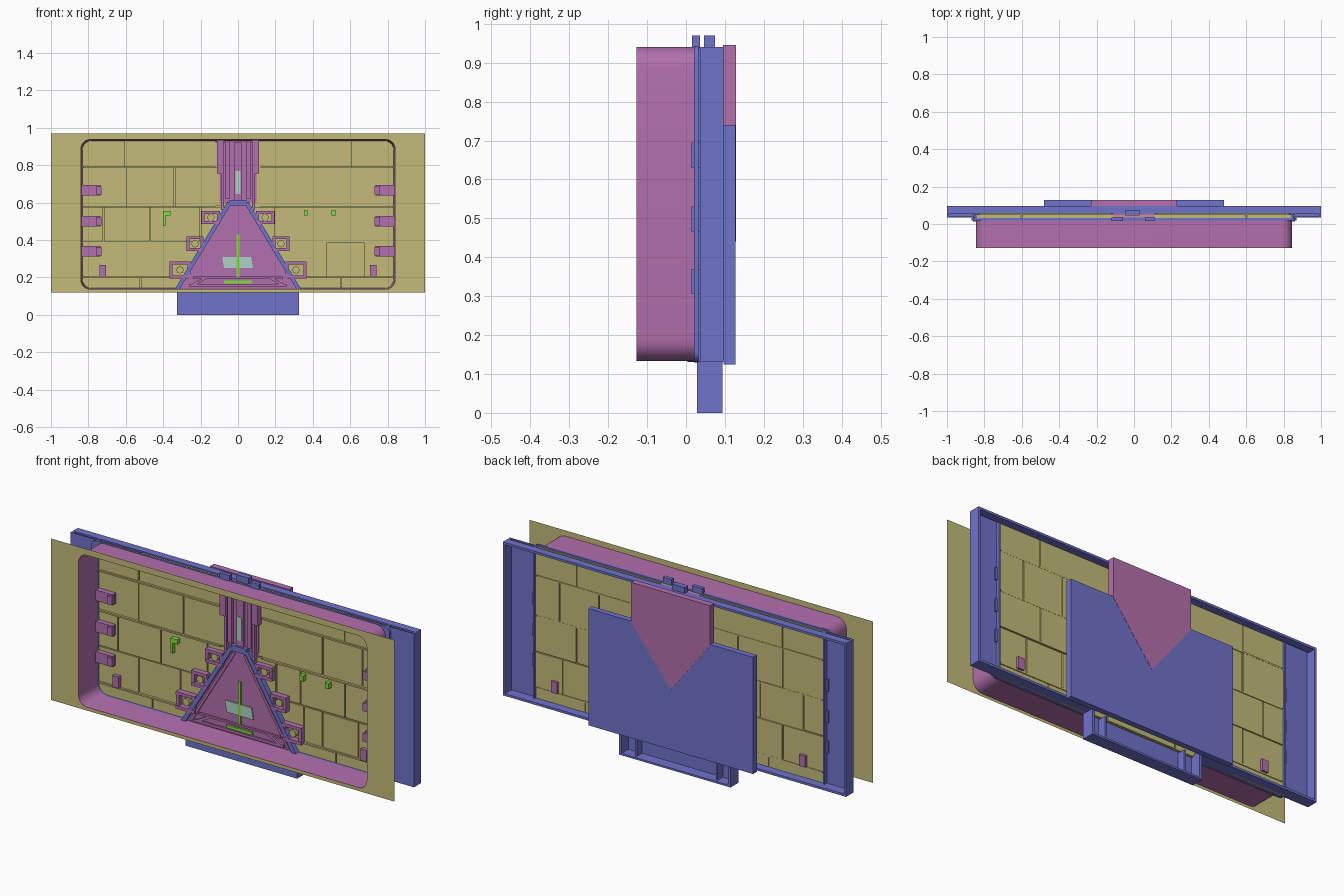
import bpy, bmesh, math, random
from mathutils import Vector

if "Cube" in bpy.data.objects:
    bpy.data.objects.remove(bpy.data.objects["Cube"])

random.seed(4)

def material(name, rgb):
    m = bpy.data.materials.new(name)
    m.diffuse_color = (*rgb, 1)
    m.use_nodes = True
    m.node_tree.nodes["Principled BSDF"].inputs["Base Color"].default_value = m.diffuse_color
    return m

YELLOW = material("yellow", (0.55, 0.50, 0.19))
BLUE = material("blue", (0.16, 0.17, 0.60))
PINK = material("pink", (0.45, 0.16, 0.42))
GREEN = material("green", (0.22, 0.75, 0.04))
TEAL = material("teal", (0.42, 0.65, 0.55))

def finish(name, bm, mat):
    bmesh.ops.recalc_face_normals(bm, faces=bm.faces)
    me = bpy.data.meshes.new(name)
    bm.to_mesh(me)
    bm.free()
    me.materials.append(mat)
    ob = bpy.data.objects.new(name, me)
    bpy.context.collection.objects.link(ob)
    return ob

def add_prism(bm, pts, y0, y1):
    """Extrude an (x, z) outline from y0 to y1."""
    a = [bm.verts.new((x, y0, z)) for x, z in pts]
    b = [bm.verts.new((x, y1, z)) for x, z in pts]
    bm.faces.new(a)
    bm.faces.new(b[::-1])
    for i in range(len(pts)):
        j = (i + 1) % len(pts)
        bm.faces.new((a[i], a[j], b[j], b[i]))

def prisms(name, outlines, y0, y1, mat, mirror=False):
    bm = bmesh.new()
    for pts in outlines:
        add_prism(bm, pts, y0, y1)
        if mirror:
            add_prism(bm, [(-x, z) for x, z in pts], y0, y1)
    return finish(name, bm, mat)

def rect(x0, x1, z0, z1):
    return [(x0, z0), (x1, z0), (x1, z1), (x0, z1)]

def bar(p, q, w):
    p, q = Vector(p), Vector(q)
    n = Vector((p.y - q.y, q.x - p.x)).normalized() * w / 2
    return [tuple(v) for v in (p - n, q - n, q + n, p + n)]

def round_rect(hw, z0, z1, r, n=6):
    pts = []
    corners = [(hw - r, z0 + r, -90), (hw - r, z1 - r, 0), (r - hw, z1 - r, 90), (r - hw, z0 + r, 180)]
    for cx, cz, a0 in corners:
        for i in range(n + 1):
            a = math.radians(a0 + 90 * i / n)
            pts.append((cx + r * math.cos(a), cz + r * math.sin(a)))
    return pts

def loft(name, loops, mat, closed=False):
    """Join matching outlines given as (outline, y)."""
    bm = bmesh.new()
    rings = [[bm.verts.new((x, y, z)) for x, z in pts] for pts, y in loops]
    pairs = list(zip(rings, rings[1:])) + ([(rings[-1], rings[0])] if closed else [])
    for a, b in pairs:
        for i in range(len(a)):
            j = (i + 1) % len(a)
            bm.faces.new((a[i], a[j], b[j], b[i]))
    ob = finish(name, bm, mat)
    bpy.context.view_layer.objects.active = ob
    ob.select_set(True)
    bpy.ops.object.shade_smooth_by_angle(angle=math.radians(35))
    ob.select_set(False)
    return ob

# Front sheet with rounded opening, and the deep reveal behind it
opening = round_rect(0.84, 0.137, 0.937, 0.05)
reveal_back = round_rect(0.832, 0.142, 0.93, 0.05)
loft("front_sheet", [(round_rect(1.0, 0.12, 0.97, 0.001), -0.128), (opening, -0.128)], YELLOW)
loft("window_reveal", [(round_rect(0.846, 0.134, 0.941, 0.055), -0.127), (opening, -0.127),
                       (reveal_back, 0.02), (round_rect(0.846, 0.134, 0.941, 0.055), 0.02)], PINK, True)
loft("reveal_flange", [(round_rect(0.87, 0.13, 0.943, 0.03), 0.02), (reveal_back, 0.02),
                       (reveal_back, 0.032), (round_rect(0.87, 0.13, 0.943, 0.03), 0.032)], BLUE, True)

# Back wall: thin core with staggered plates and open seams
prisms("wall_core", [rect(-0.85, 0.85, 0.132, 0.938)], 0.04, 0.046, YELLOW)
rows = [(0.132, 0.2, (-0.52, -0.2, 0.2, 0.55)), (0.2, 0.39, (-0.6, -0.36, 0.36, 0.47, 0.68)),
        (0.39, 0.58, (-0.72, -0.47, -0.2, 0.2, 0.34, 0.6)), (0.58, 0.79, (-0.6, -0.34, -0.06, 0.06, 0.47, 0.7)),
        (0.79, 0.938, (-0.6, -0.06, 0.06, 0.6))]
bm = bmesh.new()
for z0, z1, cuts in rows:
    xs = (-0.85, *cuts, 0.85)
    for x0, x1 in zip(xs, xs[1:]):
        d = random.uniform(0, 0.005)
        add_prism(bm, rect(x0 + 0.003, x1 - 0.003, z0 + 0.003, z1 - 0.003), 0.03 + d, 0.05 + d)
finish("wall_plates", bm, YELLOW)
prisms("wall_ledges", [rect(0.12, 0.83, z, z + 0.008) for z in (0.196, 0.575, 0.785)], 0.022, 0.055, YELLOW, True)

# Rear housing: side plates and outer rim
prisms("housing_side_plates", [rect(0.85, 1.0, 0.132, 0.94)], 0.036, 0.042, BLUE, True)
prisms("housing_inner_lips", [rect(0.84, 0.85, 0.132, 0.94)], 0.03, 0.06, BLUE, True)
prisms("housing_rim_sides", [rect(0.988, 1.0, 0.132, 0.94)], 0.036, 0.096, BLUE, True)
prisms("housing_rim_top", [rect(-0.99, 0.99, 0.928, 0.94)], 0.055, 0.096, BLUE)
prisms("housing_rim_bottom", [rect(0.31, 0.99, 0.132, 0.144)], 0.04, 0.096, BLUE, True)
prisms("side_clips", [rect(0.835, 0.862, z, z + 0.065) for z in (0.305, 0.465, 0.63)], 0.014, 0.05, BLUE, True)

# Open-backed foot
prisms("foot_front", [rect(-0.325, 0.325, 0.0, 0.14)], 0.028, 0.036, BLUE)
prisms("foot_sides", [rect(0.31, 0.325, 0.0, 0.14)], 0.036, 0.094, BLUE, True)
prisms("foot_floor", [rect(-0.31, 0.31, 0.0, 0.01)], 0.036, 0.094, BLUE)
prisms("foot_ribs", [rect(0.23, 0.24, 0.01, 0.13)], 0.036, 0.08, BLUE, True)

# Rear slab with flush pointed inlay
prisms("rear_slab", [rect(-0.48, 0.48, 0.125, 0.74)], 0.096, 0.127, BLUE)
prisms("rear_pointed_inlay", [[(-0.23, 0.945), (-0.23, 0.735), (0, 0.44), (0.23, 0.735), (0.23, 0.945)]],
       0.095, 0.128, PINK)

# Top clips
prisms("top_clips_front", [rect(-0.12, -0.06, 0.92, 0.97), rect(0.06, 0.11, 0.92, 0.97)], 0.016, 0.036, BLUE)
prisms("top_clips_rear", [rect(-0.045, 0.03, 0.92, 0.97)], 0.046, 0.075, BLUE)

# Tapered centre panel and its slanted beams
prisms("tapered_panel", [[(-0.32, 0.135), (0.32, 0.135), (0.045, 0.6), (-0.045, 0.6)]], 0.018, 0.036, PINK)
prisms("slanted_beams", [bar((0.325, 0.137), (0.045, 0.6), 0.022), rect(0.0, 0.045, 0.585, 0.615)],
       0.004, 0.036, BLUE, True)
prisms("slanted_inner_rails", [bar((0.285, 0.15), (0.03, 0.575), 0.014)], 0.01, 0.03, PINK, True)
prisms("panel_sill", [rect(-0.26, 0.26, 0.15, 0.164), rect(-0.24, 0.24, 0.195, 0.205)], 0.008, 0.02, PINK)
prisms("sill_struts", [bar((0.25, 0.155), (0.17, 0.2), 0.014)], 0.008, 0.02, PINK, True)

# Brackets along the slanted beams, each holding a bolt
bm_b, bm_n = bmesh.new(), bmesh.new()
for s in (-1, 1):
    for x, z, w, h in ((0.145, 0.52, 0.1, 0.07), (0.23, 0.38, 0.09, 0.08), (0.31, 0.24, 0.11, 0.09)):
        x *= s
        for dz in (-h / 2, h / 2 - 0.016):
            add_prism(bm_b, rect(x - w / 2, x + w / 2, z + dz, z + dz + 0.016), 0.003, 0.034)
        for dx in (-w / 2, w / 2 - 0.016):
            add_prism(bm_b, rect(x + dx, x + dx + 0.016, z - h / 2, z + h / 2), 0.006, 0.034)
        add_prism(bm_n, [(x + 0.02 * math.cos(k * math.pi / 4), z + 0.02 * math.sin(k * math.pi / 4))
                         for k in range(8)], 0.01, 0.034)
finish("beam_brackets", bm_b, PINK)
finish("bracket_bolts", bm_n, YELLOW)

# Centre column above the panel
prisms("column_back", [rect(-0.1, 0.1, 0.6, 0.938)], 0.026, 0.06, PINK)
prisms("column_outer_rails", [rect(0.075, 0.112, 0.755, 0.938)], 0.004, 0.07, PINK, True)
prisms("column_inner_rails", [rect(0.045, 0.068, 0.62, 0.938), rect(0.075, 0.09, 0.56, 0.755)],
       0.01, 0.04, PINK, True)
prisms("column_spine", [rect(-0.022, 0.022, 0.61, 0.92)], 0.014, 0.03, PINK)
prisms("column_strip", [rect(-0.014, 0.014, 0.645, 0.77)], 0.011, 0.02, TEAL)

# Side wall brackets
prisms("wall_brackets", [rect(0.735, 0.838, z - 0.028, z + 0.028) for z in (0.665, 0.5, 0.34)],
       0.005, 0.034, PINK, True)
prisms("wall_bracket_tips", [rect(0.73, 0.76, z - 0.022, z + 0.022) for z in (0.665, 0.5, 0.34)],
       -0.006, 0.02, PINK, True)
prisms("small_wall_brackets", [rect(0.705, 0.74, 0.205, 0.265)], 0.012, 0.066, PINK, True)

# Markers and plate
prisms("centre_plate", [[(-0.075, 0.25), (0.08, 0.25), (0.07, 0.31), (-0.085, 0.31)]], 0.012, 0.019, TEAL)
prisms("green_markers", [rect(-0.007, 0.007, 0.2, 0.43), rect(-0.075, 0.075, 0.168, 0.183),
                         rect(-0.4, -0.36, 0.53, 0.555), rect(-0.4, -0.388, 0.475, 0.53),
                         rect(0.352, 0.372, 0.53, 0.56), rect(0.5, 0.52, 0.53, 0.56)], 0.01, 0.034, GREEN)
